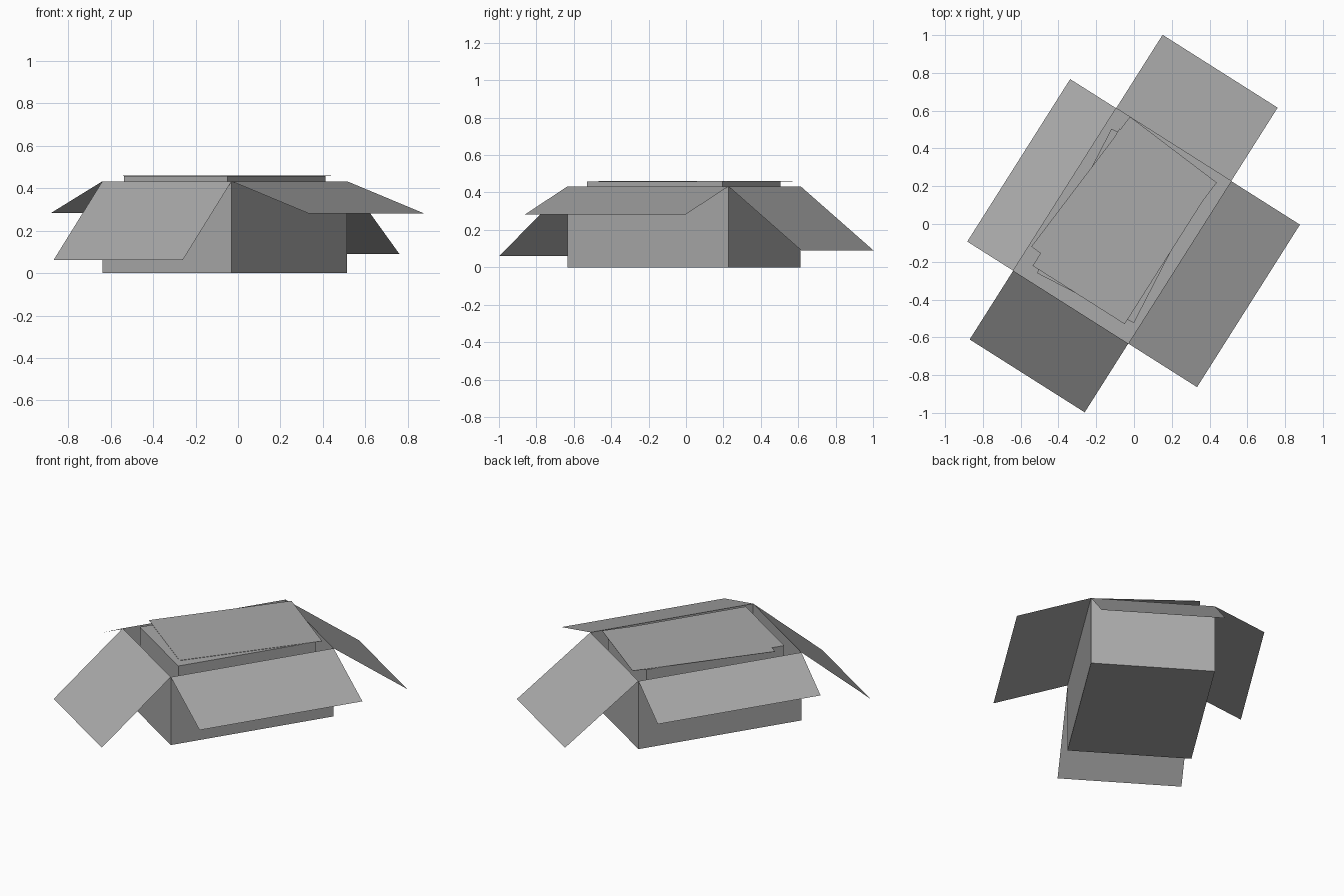
import bpy
import bmesh
from math import radians
from mathutils import Vector, Matrix

cube = bpy.data.objects.get("Cube")
if cube:
    bpy.data.objects.remove(cube, do_unlink=True)

grey = bpy.data.materials.new("plain_grey")
grey.use_nodes = True
colour = (0.4, 0.4, 0.4, 1)
grey.diffuse_color = colour
grey.node_tree.nodes["Principled BSDF"].inputs["Base Color"].default_value = colour

LENGTH, WIDTH, RIM = 1.018, 0.721, 0.433
PLACE = Matrix.Translation((-0.0625, -0.01, 0)) @ Matrix.Rotation(radians(57.65), 4, 'Z')


def finish(name, bm, matrix):
    mesh = bpy.data.meshes.new(name)
    bm.to_mesh(mesh)
    bm.free()
    mesh.materials.append(grey)
    obj = bpy.data.objects.new(name, mesh)
    obj.matrix_world = matrix
    bpy.context.collection.objects.link(obj)
    return obj


def block(name, length, width, bottom, top, matrix, open_top=False):
    bm = bmesh.new()
    bmesh.ops.create_cube(bm, size=1)
    bmesh.ops.scale(bm, vec=(length, width, top - bottom), verts=bm.verts)
    bmesh.ops.translate(bm, vec=(0, 0, (top + bottom) / 2), verts=bm.verts)
    if open_top:
        lid = [f for f in bm.faces if f.normal.z > 0.5]
        bmesh.ops.delete(bm, geom=lid, context='FACES_ONLY')
    return finish(name, bm, matrix)


def flap(name, a, b, out, drop):
    # Thin panel hinged on the rim between a and b
    bm = bmesh.new()
    step = Vector((out[0], out[1], -drop))
    a, b = Vector((*a, RIM)), Vector((*b, RIM))
    bm.faces.new([bm.verts.new(p) for p in (a, a + step, b + step, b)])
    bm.normal_update()
    return finish(name, bm, PLACE)


def turned(x, y, angle):
    return Matrix.Translation((x, y, 0)) @ Matrix.Rotation(radians(angle), 4, 'Z')


# Open carton with thin walls
block("carton", LENGTH, WIDTH, 0, RIM, PLACE, open_top=True)

# Four folded-out flaps
l, w = LENGTH / 2, WIDTH / 2
flap("right_long_flap", (-l, -w), (l, -w), (0, -0.431), 0.152)
flap("left_long_flap", (l, w), (-l, w), (0, 0.288), 0.15)
flap("front_short_flap", (-l, w), (-l, -w), (-0.431, 0), 0.372)
flap("back_short_flap", (l, -w), (l, w), (0.46, 0), 0.342)

# Loosely stacked contents and the cover sheet lying on them
block("lower_block", 0.86, 0.577, 0.01, 0.235, turned(-0.06, -0.01, 62.7))
block("upper_block", 0.86, 0.577, 0.235, 0.459, turned(-0.0625, -0.0125, 57.6))
block("cover_sheet", 0.863, 0.577, 0.46, 0.462, turned(-0.0525, 0.05, 52.8))
